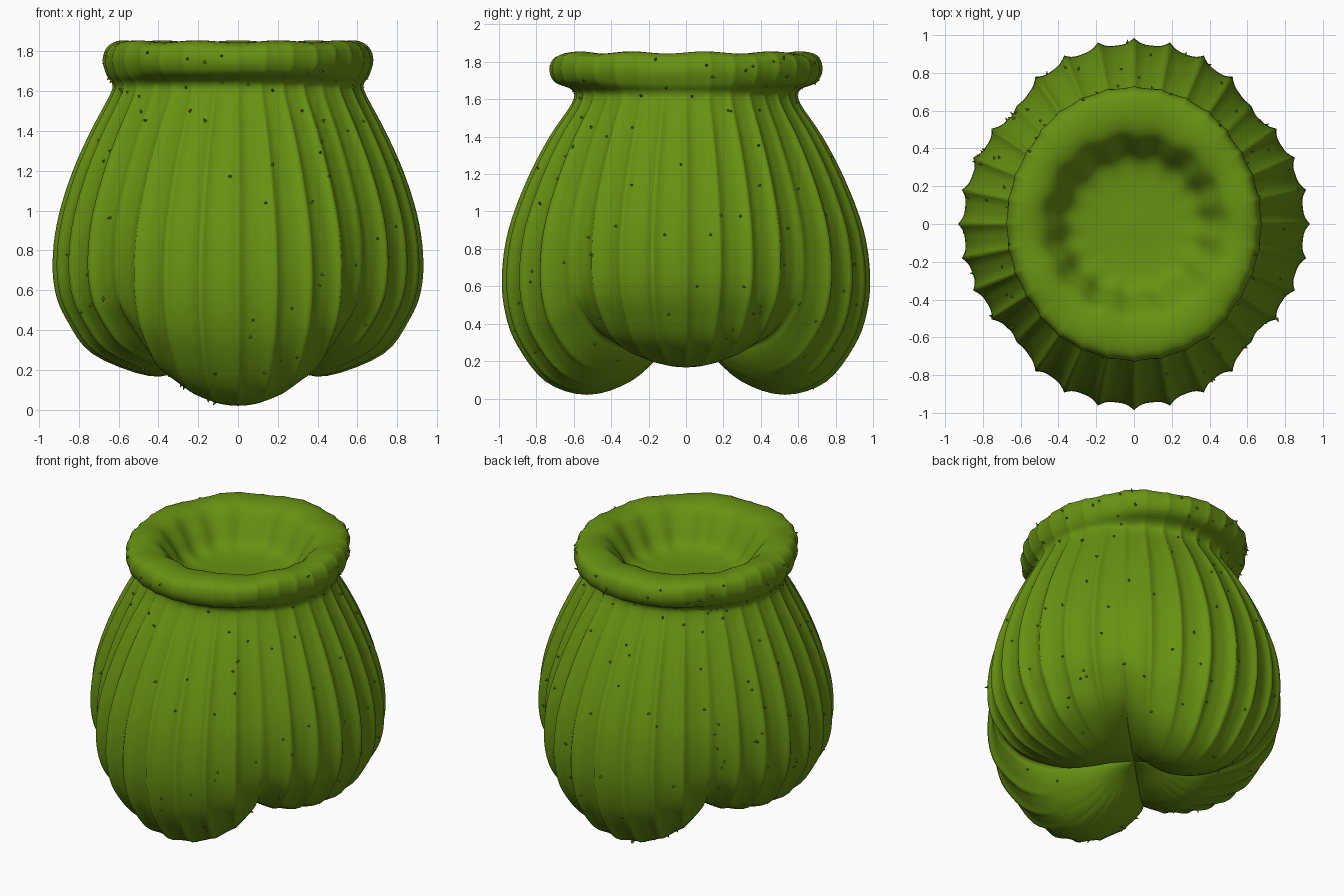
import bpy, bmesh, math, random
from mathutils import Vector, Matrix

if "Cube" in bpy.data.objects:
    bpy.data.objects.remove(bpy.data.objects["Cube"])

random.seed(4)
green = bpy.data.materials.new("olive_green")
green.diffuse_color = (0.14, 0.285, 0.006, 1)
green.use_nodes = True
green.node_tree.nodes["Principled BSDF"].inputs["Base Color"].default_value = green.diffuse_color

# Profiles (radius, height) from the inner floor over the rim to the underside
BOWL = [(0, 1.60), (.2, 1.60), (.34, 1.63), (.42, 1.74), (.49, 1.825)]
LONG = BOWL + [(.6, 1.85), (.70, 1.83), (.73, 1.76), (.70, 1.69), (.61, 1.65), (.61, 1.58),
               (.73, 1.4), (.85, 1.17), (.95, .9), (.985, .65), (.965, .45), (.9, .28),
               (.75, .09), (.53, .02), (.3, .09), (.12, .24), (0, .3)]
SHORT = BOWL + [(.58, 1.85), (.65, 1.83), (.68, 1.76), (.66, 1.68), (.63, 1.63), (.65, 1.57),
                (.74, 1.4), (.83, 1.2), (.9, .98), (.93, .78), (.92, .6), (.86, .45),
                (.73, .28), (.45, .17), (.28, .2), (.12, .27), (0, .3)]
CREASE = BOWL + [(.58, 1.85), (.68, 1.83), (.70, 1.76), (.67, 1.69), (.6, 1.64), (.61, 1.58),
                 (.7, 1.4), (.79, 1.18), (.86, .95), (.88, .75), (.86, .58), (.8, .48),
                 (.66, .36), (.47, .3), (.28, .3), (.12, .3), (0, .3)]
SUB = 4


def smooth(points):
    """Catmull-Rom resampling of a profile."""
    p = [Vector(q) for q in points]
    p = [p[0]] + p + [p[-1]]
    out = []
    for i in range(1, len(p) - 2):
        a, b, c, d = p[i - 1:i + 3]
        for k in range(SUB):
            t = k / SUB
            out.append(0.5 * (2 * b + (c - a) * t + (2 * a - 5 * b + 4 * c - d) * t * t
                              + (3 * b - a - 3 * c + d) * t ** 3))
    return out + [p[-1]]


long_p, short_p, crease_p = smooth(LONG), smooth(SHORT), smooth(CREASE)
ROWS, COLS = len(long_p), 384


def surface_point(row, col):
    th = 2 * math.pi * col / COLS
    c2 = math.cos(2 * th)                       # +1 on the x lobes, -1 on the y lobes
    g = abs(c2) ** 0.6
    axis = short_p if c2 > 0 else long_p
    q = crease_p[row].lerp(axis[row], g)
    r, z = max(q.x, 0), q.y
    # vertical ribs, fading on the rim, the bowl and the underside
    s = row / SUB
    ridge = (1 - abs(math.sin(16 * th))) ** 1.6
    if s < 5:
        amp = 0
        r *= 1 + .022 * math.sin(15 * th + 1) * math.sin(math.pi * s / 5)
    elif s < 9:
        amp = .012
    else:
        amp = .035 * min(1, (s - 8) / 3) * max(0, min(1, (20 - s) / 3))
    r *= 1 + amp * (ridge - 1)
    if 3 < s < 8:
        z += .006 * math.sin(9 * th) * math.sin(math.pi * (s - 3) / 5)
    return Vector((r * math.cos(th), r * math.sin(th), z))


def finish(bm, name):
    me = bpy.data.meshes.new(name)
    bm.normal_update()
    bm.to_mesh(me)
    bm.free()
    me.materials.append(green)
    ob = bpy.data.objects.new(name, me)
    bpy.context.collection.objects.link(ob)
    return ob


# Ribbed four-lobed body with rolled rim
bm = bmesh.new()
grid = [[bm.verts.new(surface_point(i, j)) for j in range(COLS)] for i in range(1, ROWS - 1)]
for a, b in zip(grid, grid[1:]):
    for j in range(COLS):
        k = (j + 1) % COLS
        bm.faces.new((a[j], b[j], b[k], a[k]))
for ring, z in ((grid[0], 1.60), (grid[-1], .3)):
    tip = bm.verts.new((0, 0, z))
    for j in range(COLS):
        bm.faces.new((ring[j], ring[(j + 1) % COLS], tip))
bmesh.ops.recalc_face_normals(bm, faces=bm.faces)
for f in bm.faces:
    f.smooth = True
bm.normal_update()
spots = [(v.co.copy(), v.normal.copy()) for i in range(6 * SUB, 18 * SUB)
         for v in random.sample(grid[i], 4)]
finish(bm, "ribbed_pot_body")

# Tiny thorns scattered over the outside
bm = bmesh.new()
for co, n in spots:
    size = random.uniform(.012, .026)
    lean = n + Vector([random.uniform(-.5, .5) for _ in range(3)])
    m = Matrix.Translation(co + n * size * .3) @ lean.to_track_quat('Z', 'Y').to_matrix().to_4x4()
    bmesh.ops.create_cone(bm, cap_ends=True, segments=5, radius1=.009, radius2=.001,
                          depth=size, matrix=m)
finish(bm, "thorns")
